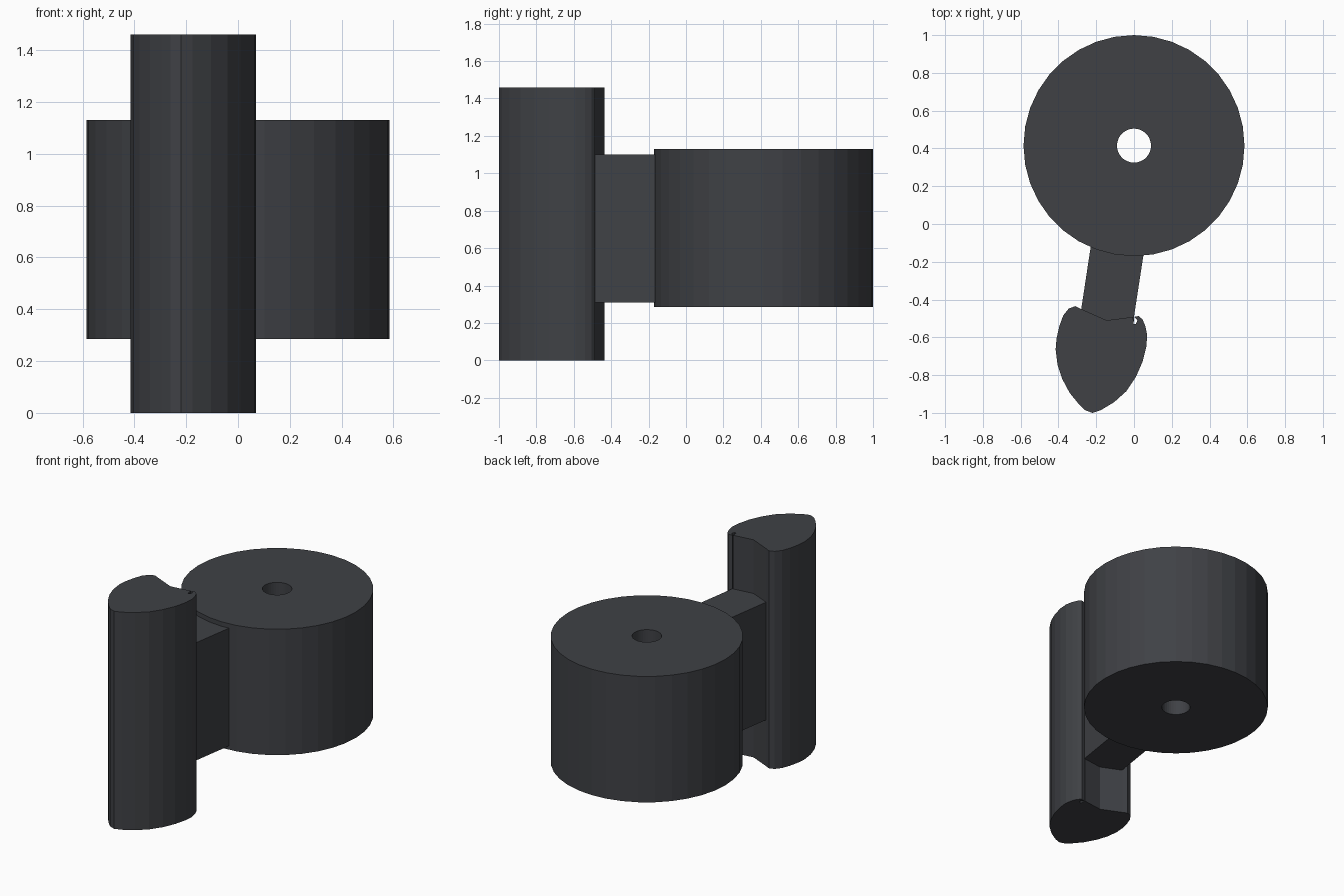
import bpy
import bmesh
from math import cos, sin, tau

if "Cube" in bpy.data.objects:
    bpy.data.objects.remove(bpy.data.objects["Cube"])

dark = bpy.data.materials.new("dark_grey")
dark.diffuse_color = (0.05, 0.053, 0.06, 1)
dark.use_nodes = True
dark.node_tree.nodes["Principled BSDF"].inputs["Base Color"].default_value = dark.diffuse_color


def finish(bm, name):
    bmesh.ops.recalc_face_normals(bm, faces=bm.faces)
    mesh = bpy.data.meshes.new(name)
    bm.to_mesh(mesh)
    bm.free()
    mesh.materials.append(dark)
    obj = bpy.data.objects.new(name, mesh)
    bpy.context.collection.objects.link(obj)
    return obj


def prism(name, outline, z0, z1):
    """Extrude a flat outline from z0 up to z1."""
    bm = bmesh.new()
    face = bm.faces.new([bm.verts.new((x, y, z0)) for x, y in outline])
    ext = bmesh.ops.extrude_face_region(bm, geom=[face], use_keep_orig=True)
    for v in ext["geom"]:
        if isinstance(v, bmesh.types.BMVert):
            v.co.z = z1
    return finish(bm, name)


def tube(name, cy, r_out, r_in, z0, z1, n):
    """Faceted cylinder with a central through hole."""
    bm = bmesh.new()
    section = [(r_out, z0), (r_out, z1), (r_in, z1), (r_in, z0)]
    rings = [[bm.verts.new((r * sin(tau * i / n), cy + r * cos(tau * i / n), z))
              for i in range(n)] for r, z in section]
    for k in range(4):
        a, b = rings[k], rings[(k + 1) % 4]
        for i in range(n):
            j = (i + 1) % n
            bm.faces.new((a[i], a[j], b[j], b[i]))
    return finish(bm, name)


# Round hub with bore
tube("hub", 0.415, 0.585, 0.09, 0.285, 1.13, 36)

# Slanted arm joining hub and handle, its ends tucked into both
prism("arm", [(-0.22, -0.06), (0.06, -0.10), (0.0, -0.49),
              (0.0, -0.515), (-0.145, -0.52), (-0.28, -0.455)], 0.31, 1.10)

# Tall leaf-shaped handle with a notched back and a small slot at one corner
prism("handle", [
    (-0.31, -0.435), (-0.345, -0.447), (-0.375, -0.485), (-0.395, -0.54),
    (-0.41, -0.605), (-0.415, -0.665), (-0.405, -0.745), (-0.38, -0.82),
    (-0.34, -0.895), (-0.295, -0.95), (-0.26, -0.985), (-0.22, -1.0),
    (-0.175, -0.985), (-0.105, -0.943), (-0.04, -0.885), (0.01, -0.81),
    (0.045, -0.73), (0.065, -0.65), (0.07, -0.59), (0.06, -0.54),
    (0.045, -0.505), (0.025, -0.487), (0.0, -0.492), (0.018, -0.51),
    (0.01, -0.53), (-0.002, -0.53), (-0.005, -0.492), (-0.145, -0.51),
    (-0.28, -0.45)], 0.0, 1.46)
